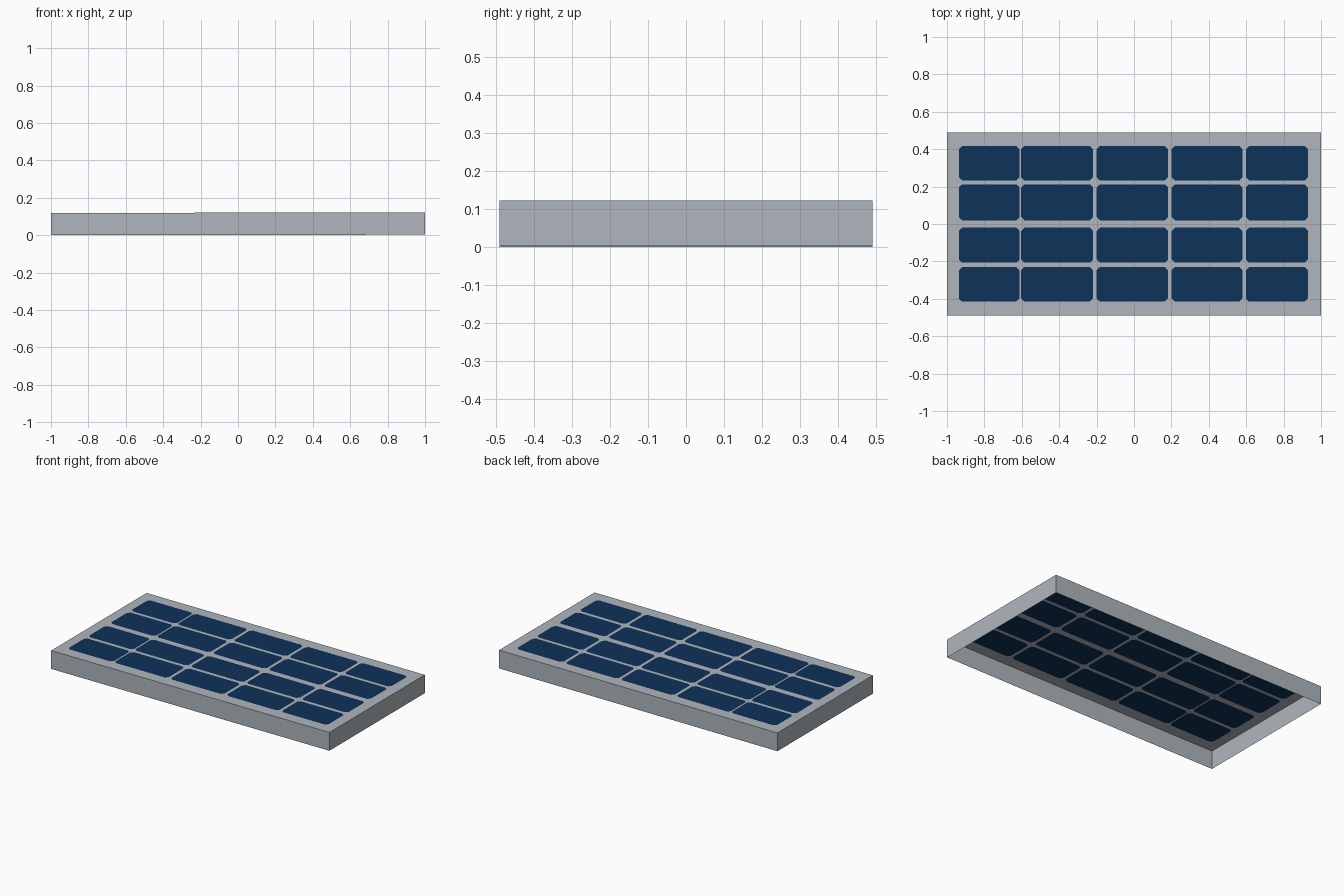
import bpy, bmesh

if "Cube" in bpy.data.objects:
    bpy.data.objects.remove(bpy.data.objects["Cube"])


def material(name, rgb):
    m = bpy.data.materials.new(name)
    m.diffuse_color = (*rgb, 1)
    m.use_nodes = True
    m.node_tree.nodes["Principled BSDF"].inputs["Base Color"].default_value = m.diffuse_color
    return m


grey = material("frame grey", (0.43, 0.468, 0.51))
navy = material("cell navy", (0.004, 0.032, 0.098))

HX, HY, H = 1.0, 0.49, 0.119
CHAMFER = 0.017
COLUMNS = [(-0.936, -0.612), (-0.603, -0.219), (-0.2, 0.182), (0.201, 0.579), (0.598, 0.93)]
ROWS = [(-0.415, -0.23), (-0.207, -0.02), (0.02, 0.212), (0.233, 0.417)]


def lift(x):
    # the panel rises very slightly towards +x
    return 0.0015 * (x + 1)


def finish(name, bm, mats):
    me = bpy.data.meshes.new(name)
    bm.to_mesh(me)
    bm.free()
    for m in mats:
        me.materials.append(m)
    ob = bpy.data.objects.new(name, me)
    bpy.context.collection.objects.link(ob)
    return ob


def loop_verts(bm, pts, z):
    return [bm.verts.new((x, y, z + lift(x))) for x, y in pts]


corners = [(-HX, -HY), (HX, -HY), (HX, HY), (-HX, HY)]

# open-bottomed frame: four thin side walls
bm = bmesh.new()
low = loop_verts(bm, corners, 0)
high = loop_verts(bm, corners, H)
for i in range(4):
    j = (i + 1) % 4
    bm.faces.new((low[i], low[j], high[j], high[i]))
finish("frame_sides", bm, [grey])

# top sheet: backing with chamfered cells cut into it
bm = bmesh.new()
rim = loop_verts(bm, corners, H)
for i in range(4):
    bm.edges.new((rim[i], rim[(i + 1) % 4]))
cells = []
c = CHAMFER
for x0, x1 in COLUMNS:
    for y0, y1 in ROWS:
        pts = [(x0 + c, y0), (x1 - c, y0), (x1, y0 + c), (x1, y1 - c),
               (x1 - c, y1), (x0 + c, y1), (x0, y1 - c), (x0, y0 + c)]
        vs = loop_verts(bm, pts, H)
        for i in range(8):
            bm.edges.new((vs[i], vs[(i + 1) % 8]))
        cells.append(vs)
bmesh.ops.triangle_fill(bm, edges=bm.edges[:], use_beauty=True, normal=(0, 0, 1))
for vs in cells:
    bm.faces.new(vs).material_index = 1
for f in bm.faces:
    f.normal_update()
    if f.normal.z < 0:
        f.normal_flip()
finish("solar_cell_sheet", bm, [grey, navy])
